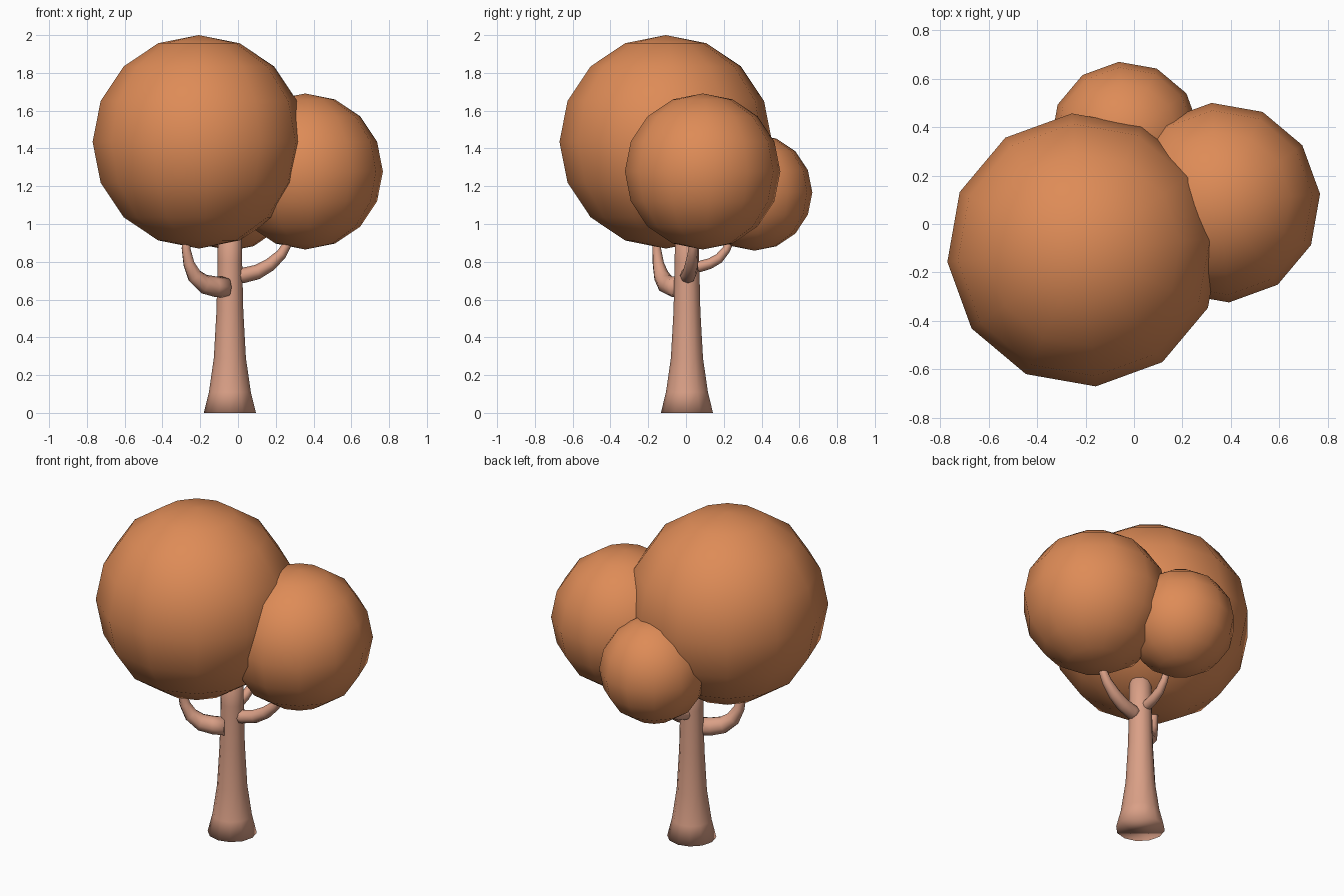
import bpy, bmesh
from math import cos, sin, tau, radians

if "Cube" in bpy.data.objects:
    bpy.data.objects.remove(bpy.data.objects["Cube"])


def material(name, color):
    m = bpy.data.materials.new(name)
    m.diffuse_color = (*color, 1)
    m.use_nodes = True
    m.node_tree.nodes["Principled BSDF"].inputs["Base Color"].default_value = m.diffuse_color
    return m


leaf = material("autumn_leaf", (0.73, 0.26, 0.095))
bark = material("bark", (0.70, 0.35, 0.24))


def crown(name, center, radius):
    bpy.ops.mesh.primitive_uv_sphere_add(segments=12, ring_count=8, radius=radius,
                                         location=center, rotation=(0, 0, radians(5)))
    ob = bpy.context.object
    ob.name = name
    ob.data.materials.append(leaf)
    bpy.ops.object.shade_smooth()


def tube(name, rings, sides):
    """Capped smooth tube through rings of (centre, radius, axis tilt from vertical frame)."""
    bm = bmesh.new()
    loops = [[bm.verts.new(p) for p in ring] for ring in rings]
    for a, b in zip(loops, loops[1:]):
        for i in range(sides):
            j = (i + 1) % sides
            bm.faces.new((a[i], a[j], b[j], b[i]))
    bm.faces.new(loops[0][::-1])
    bm.faces.new(loops[-1])
    bmesh.ops.recalc_face_normals(bm, faces=bm.faces)
    for f in bm.faces:
        f.smooth = True
    me = bpy.data.meshes.new(name)
    bm.to_mesh(me)
    bm.free()
    me.materials.append(bark)
    bpy.context.collection.objects.link(bpy.data.objects.new(name, me))


def branch(name, start, end, path, sides=8):
    """Branch bending in the vertical plane start-end; path = (along 0..1, z, radius, pitch degrees)."""
    dx, dy = end[0] - start[0], end[1] - start[1]
    length = (dx * dx + dy * dy) ** 0.5
    ux, uy = dx / length, dy / length
    rings = []
    for t, z, r, pitch in path:
        c, s = cos(radians(pitch)), sin(radians(pitch))
        ring = []
        for i in range(sides):
            side, up = r * cos(tau * i / sides), r * sin(tau * i / sides)
            along = t * length - up * s
            ring.append((start[0] + ux * along - uy * side,
                         start[1] + uy * along + ux * side, z + up * c))
        rings.append(ring)
    tube(name, rings, sides)


# Foliage balls
crown("foliage_large", (-0.207, -0.107, 1.435), 0.565)
crown("foliage_medium", (0.356, 0.088, 1.278), 0.413)
crown("foliage_small", (-0.036, 0.362, 1.167), 0.308)

# Flared trunk, top hidden in the foliage
profile = [(0, 0.138), (0.11, 0.111), (0.29, 0.085), (0.54, 0.071), (0.8, 0.065), (1.08, 0.062)]
tube("trunk", [[(-0.043 + r * cos(tau * i / 12), 0.005 + r * sin(tau * i / 12), z)
                for i in range(12)] for z, r in profile], 12)

# Branches curving up into each ball
branch("branch_left", (-0.06, -0.04), (-0.275, -0.155),
       [(0, 0.665, 0.055, 0), (0.28, 0.668, 0.055, 0), (0.56, 0.682, 0.051, 18),
        (0.79, 0.725, 0.042, 45), (0.93, 0.79, 0.031, 68), (1, 0.87, 0.024, 85),
        (1.0, 0.98, 0.022, 90)])
branch("branch_right", (-0.03, 0.005), (0.265, 0.04),
       [(0, 0.725, 0.042, 0), (0.2, 0.728, 0.041, 5), (0.45, 0.746, 0.039, 18),
        (0.68, 0.785, 0.035, 35), (0.88, 0.84, 0.028, 50), (1, 0.9, 0.023, 68),
        (1.03, 1.0, 0.021, 85)])
branch("branch_back", (-0.043, 0.02), (-0.04, 0.235),
       [(0, 0.773, 0.03, 0), (0.25, 0.775, 0.03, 5), (0.5, 0.791, 0.028, 18),
        (0.72, 0.818, 0.026, 35), (0.9, 0.865, 0.022, 52), (1, 0.91, 0.019, 70),
        (1.03, 0.98, 0.018, 85)])
